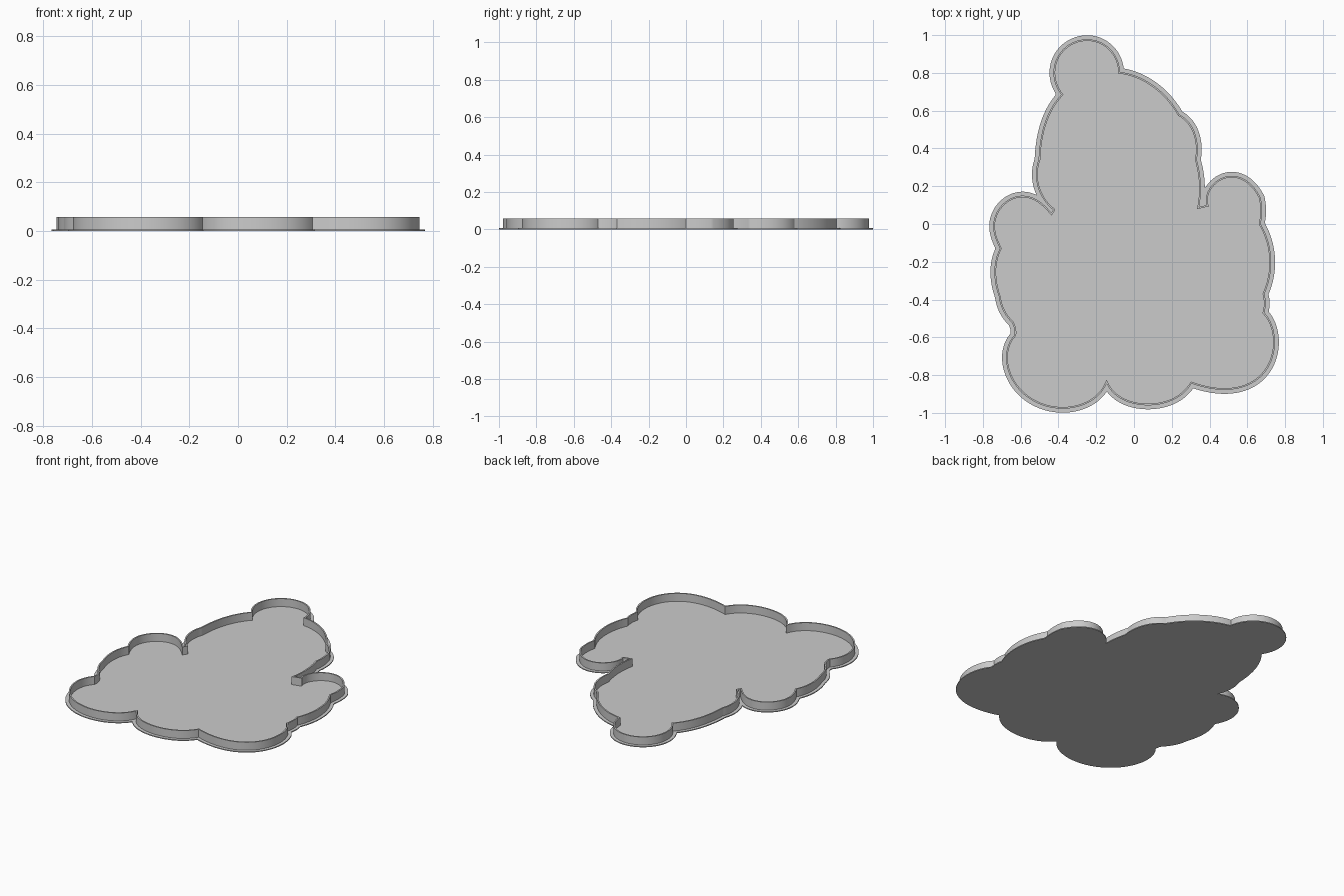
import bpy, bmesh, math
from mathutils import Vector, kdtree
from mathutils.geometry import delaunay_2d_cdt, intersect_line_line_2d

cube = bpy.data.objects.get("Cube")
if cube:
    bpy.data.objects.remove(cube, do_unlink=True)

STEP = 0.007
FLANGE = 0.021
WALL = 0.009
FLOOR_TOP = 0.006
RIM_TOP = 0.058

# Each lobe runs clockwise from its starting corner; the next lobe closes it
LOBES = [
    # top knob
    [(-.385, .685), (-.426, .81), (-.37, .93), (-.245, .978), (-.123, .924)],
    # upper right side
    [(-.075, .805), (.02, .78), (.15, .695)],
    [(.24, .58), (.31, .51), (.335, .43)],
    [(.332, .34), (.353, .22)],
    # right notch and arm
    [(.345, .09)],
    [(.385, .10), (.395, .18), (.52, .255), (.615, .215)],
    [(.67, .14), (.678, .06)],
    [(.67, 0), (.715, -.11), (.722, -.26)],
    [(.69, -.37), (.697, -.42)],
    # bottom lobes
    [(.69, -.47), (.746, -.63), (.67, -.81), (.45, -.877)],
    [(.305, -.845), (.2, -.935), (.07, -.96), (-.06, -.93)],
    [(-.145, -.845), (-.24, -.945), (-.4, -.977), (-.58, -.905), (-.675, -.74)],
    # left side and arm
    [(-.633, -.588), (-.635, -.55)],
    [(-.648, -.52), (-.69, -.465)],
    [(-.715, -.385), (-.738, -.28), (-.732, -.19)],
    [(-.71, -.13), (-.745, -.02), (-.7, .1), (-.59, .15), (-.49, .112)],
    # left notch and upper left side
    [(-.437, .06)],
    [(-.428, .075), (-.485, .14), (-.518, .24)],
    [(-.505, .34), (-.49, .47), (-.45, .59)],
]


def smooth_arc(points):
    """Sample one smooth curve that passes through all the points."""
    knots = [0.0]
    for a, b in zip(points, points[1:]):
        knots.append(knots[-1] + (b - a).length)
    count = max(2, math.ceil(knots[-1] / STEP))
    samples = []
    for k in range(count):
        t = knots[-1] * k / count
        total = Vector((0, 0))
        for i, p in enumerate(points):
            weight = 1.0
            for j, knot in enumerate(knots):
                if j != i:
                    weight *= (t - knot) / (knots[i] - knot)
            total += p * weight
        samples.append(total)
    return samples


def trim_loops(path):
    """Cut out the small loops where a path crosses itself."""
    result = []
    i, last = 0, len(path) - 1
    while i < last:
        result.append(path[i])
        for j in range(min(i + 80, last - 1), i + 1, -1):
            hit = intersect_line_line_2d(path[i], path[i + 1], path[j], path[j + 1])
            if hit:
                result.append(hit)
                i = j
                break
        i += 1
    return result + path[i:]


def widen(path, distance):
    """Shift a closed path outwards, dropping points that fold over at corners."""
    tree = kdtree.KDTree(len(path))
    for i, p in enumerate(path):
        tree.insert((p.x, p.y, 0), i)
    tree.balance()
    result = []
    for i, p in enumerate(path):
        along = path[(i + 1) % len(path)] - path[i - 1]
        q = p + Vector((-along.y, along.x)).normalized() * distance
        if tree.find((q.x, q.y, 0))[2] > distance * 0.98:
            result.append(q)
    return trim_loops(result)


def add_part(name, bm, material):
    """Turn the bmesh into an active, selected object."""
    mesh = bpy.data.meshes.new(name)
    bm.to_mesh(mesh)
    bm.free()
    mesh.materials.append(material)
    part = bpy.data.objects.new(name, mesh)
    bpy.context.collection.objects.link(part)
    bpy.ops.object.select_all(action='DESELECT')
    part.select_set(True)
    bpy.context.view_layer.objects.active = part
    return part


# Plain grey plastic
grey = bpy.data.materials.new("light_grey")
grey.use_nodes = True
colour = (0.6, 0.6, 0.6, 1)
grey.diffuse_color = colour
grey.node_tree.nodes["Principled BSDF"].inputs["Base Color"].default_value = colour

# Outline of the upright wall, starting halfway round the top knob
outline = []
for i, lobe in enumerate(LOBES):
    corner = LOBES[(i + 1) % len(LOBES)][0]
    outline += smooth_arc([Vector(p) for p in lobe + [corner]])
outline = outline[40:] + outline[:40]

# Thin floor, reaching past the wall as a narrow flange
border = widen(outline, FLANGE)
flat, _, triangles, *_ = delaunay_2d_cdt(border, [], [list(range(len(border)))], 1, 1e-5)
bm = bmesh.new()
verts = [bm.verts.new((p.x, p.y, 0)) for p in flat]
for triangle in triangles:
    bm.faces.new([verts[k] for k in triangle])
raised = bmesh.ops.extrude_face_region(bm, geom=bm.faces[:])["geom"]
bmesh.ops.translate(bm, vec=(0, 0, FLOOR_TOP),
                    verts=[g for g in raised if isinstance(g, bmesh.types.BMVert)])
bmesh.ops.recalc_face_normals(bm, faces=bm.faces)
add_part("base_plate", bm, grey)
bpy.ops.object.shade_smooth_by_angle(angle=math.radians(30))

# Thin wall standing on the floor: an open ribbon thickened inwards
bm = bmesh.new()
low = [bm.verts.new((p.x, p.y, FLOOR_TOP - 0.002)) for p in outline]
high = [bm.verts.new((p.x, p.y, RIM_TOP)) for p in outline]
for i in range(len(outline)):
    bm.faces.new((low[i - 1], high[i - 1], high[i], low[i]))
wall = add_part("rim_wall", bm, grey)
solidify = wall.modifiers.new("thickness", 'SOLIDIFY')
solidify.thickness = WALL
solidify.offset = -1
solidify.use_even_offset = True
bpy.ops.object.modifier_apply(modifier=solidify.name)
bpy.ops.object.shade_smooth_by_angle(angle=math.radians(30))
